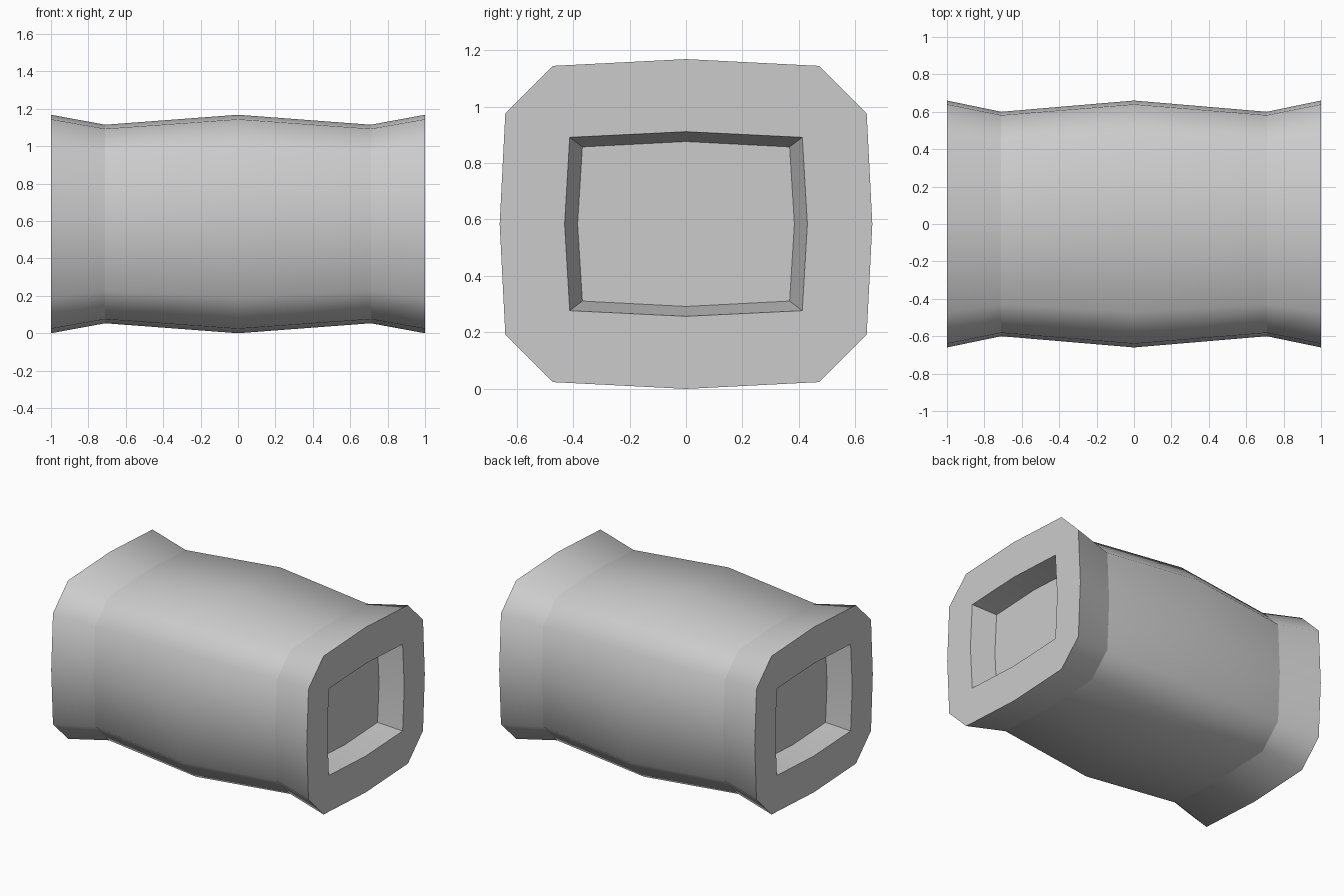
import bpy, bmesh
from math import radians

if "Cube" in bpy.data.objects:
    bpy.data.objects.remove(bpy.data.objects["Cube"])

CZ = 0.584  # height of the barrel axis


def ring_points(quarter):
    """Mirror a quarter profile (top centre -> side centre) into a closed loop."""
    right = quarter + [(y, -z) for y, z in reversed(quarter[:-1])]
    left = [(-y, z) for y, z in reversed(right[1:-1])]
    return right + left


outer = ring_points([(0, 0.584), (0.472, 0.56), (0.64, 0.392), (0.66, 0)])
rim = ring_points([(0, 0.327), (0.412, 0.307), (0.43, 0)])
floor = ring_points([(0, 0.292), (0.367, 0.273), (0.384, 0)])

bm = bmesh.new()


def add_ring(points, x, s=1.0):
    return [bm.verts.new((x, y * s, CZ + z * s)) for y, z in points]


def loop_edges(ring):
    return [bm.edges.get((a, ring[(i + 1) % len(ring)])) or
            bm.edges.new((a, ring[(i + 1) % len(ring)])) for i, a in enumerate(ring)]


def bridge(a, b):
    for i in range(len(a)):
        j = (i + 1) % len(a)
        bm.faces.new((a[i], a[j], b[j], b[i]))


# Outer wall: flared ends, pinched rings and a bulged middle
wall = [add_ring(outer, x, s) for x, s in
        [(-1, 1), (-0.71, 0.909), (0, 1), (0.71, 0.909), (1, 1)]]
for a, b in zip(wall, wall[1:]):
    bridge(a, b)

# End faces with tapered recesses
for sx, end in ((-1, wall[0]), (1, wall[-1])):
    r, f = add_ring(rim, sx), add_ring(floor, sx * 0.835)
    bridge(r, f)
    bm.faces.new(f)
    bmesh.ops.triangle_fill(bm, use_beauty=True, edges=loop_edges(end) + loop_edges(r))

bmesh.ops.recalc_face_normals(bm, faces=bm.faces)

# Smooth shading, with creases at sharp corners and the two pinched rings
for face in bm.faces:
    face.smooth = True
for e in bm.edges:
    e.smooth = e.calc_face_angle(0) < radians(60)
for ring in (wall[1], wall[3]):
    for e in loop_edges(ring):
        e.smooth = False

mesh = bpy.data.meshes.new("barrel_body")
bm.to_mesh(mesh)
bm.free()
bpy.context.collection.objects.link(bpy.data.objects.new("barrel_body", mesh))
